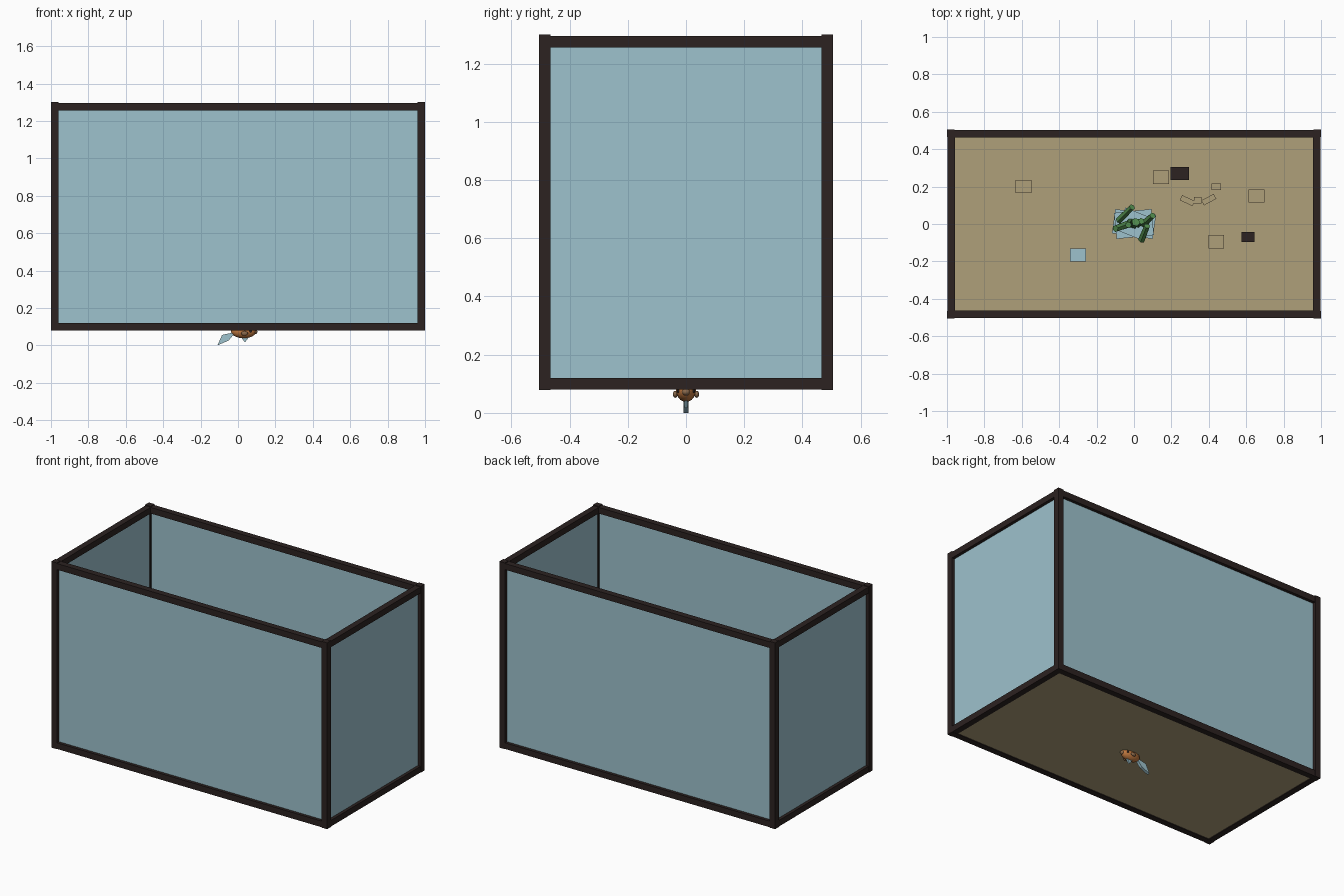
import bpy, bmesh, math
from mathutils import Vector, Matrix

cube = bpy.data.objects.get("Cube")
if cube:
    bpy.data.objects.remove(cube, do_unlink=True)


def material(name, rgb):
    m = bpy.data.materials.new(name)
    m.use_nodes = True
    m.diffuse_color = (*rgb, 1)
    m.node_tree.nodes["Principled BSDF"].inputs["Base Color"].default_value = (*rgb, 1)
    return m


DARK = material("dark_brown", (0.025, 0.016, 0.015))
GLASS = material("pale_blue", (0.34, 0.54, 0.61))
SAND = material("sand", (0.43, 0.35, 0.195))
GREEN = material("plant_green", (0.09, 0.28, 0.08))
ORANGE = material("fish_orange", (0.53, 0.19, 0.05))
BROWN = material("fish_brown", (0.25, 0.14, 0.07))


def finish(name, bm, mat):
    bmesh.ops.recalc_face_normals(bm, faces=bm.faces)
    me = bpy.data.meshes.new(name)
    bm.to_mesh(me)
    bm.free()
    me.materials.append(mat)
    ob = bpy.data.objects.new(name, me)
    bpy.context.collection.objects.link(ob)
    return ob


def box(name, centre, size, mat, turn=0):
    bm = bmesh.new()
    m = (Matrix.Translation(centre) @ Matrix.Rotation(math.radians(turn), 4, "Z")
         @ Matrix.Diagonal((*size, 1)))
    bmesh.ops.create_cube(bm, size=1, matrix=m)
    return finish(name, bm, mat)


def stem(name, a, b, radius):
    a, b = Vector(a), Vector(b)
    d = b - a
    bm = bmesh.new()
    m = Matrix.Translation((a + b) / 2) @ d.to_track_quat("Z", "Y").to_matrix().to_4x4()
    bmesh.ops.create_cone(bm, cap_ends=True, segments=6, radius1=radius,
                          radius2=radius * 0.85, depth=d.length, matrix=m)
    return finish(name, bm, GREEN)


def ball(name, centre, size, mat):
    bm = bmesh.new()
    m = Matrix.Translation(centre) @ Matrix.Diagonal((*size, 1))
    bmesh.ops.create_uvsphere(bm, u_segments=16, v_segments=10, radius=1, matrix=m)
    ob = finish(name, bm, mat)
    for p in ob.data.polygons:
        p.use_smooth = True
    return ob


def plate(name, outline, thick, mat):
    # Flat x-z outline given thickness along y
    bm = bmesh.new()
    f = bm.faces.new([bm.verts.new((x, -thick / 2, z)) for x, z in outline])
    new = bmesh.ops.extrude_face_region(bm, geom=[f])["geom"]
    bmesh.ops.translate(bm, vec=(0, thick, 0),
                        verts=[v for v in new if isinstance(v, bmesh.types.BMVert)])
    return finish(name, bm, mat)


# Tank frame
HX, HY, LOW, HIGH, W = 0.998, 0.503, 0.08, 1.295, 0.04
MID = (LOW + HIGH) / 2
for sx, xn in ((-1, "right"), (1, "left")):
    for sy, yn in ((-1, "front"), (1, "back")):
        box(f"{yn}_{xn}_post", (sx * (1 - W / 2), sy * (0.505 - W / 2), MID + 0.002),
            (W, W, HIGH - LOW + 0.006), DARK)
for z, zn in ((LOW + W / 2, "bottom"), (HIGH - W / 2, "top")):
    for s, xn, yn in ((-1, "right", "front"), (1, "left", "back")):
        box(f"{zn}_{yn}_rail", (0, s * (HY - W / 2), z), (2 * HX - W, W, W), DARK)
        box(f"{zn}_{xn}_rail", (s * (HX - W / 2), 0, z), (W, 2 * HY - W, W), DARK)

# Glass panes
for s, xn, yn in ((-1, "right", "front"), (1, "left", "back")):
    box(f"{yn}_glass", (0, s * (HY - 0.025), MID), (1.95, 0.01, 1.18), GLASS)
    box(f"{xn}_glass", (s * (HX - 0.025), 0, MID), (0.01, 0.96, 1.18), GLASS)

# Sand bed
TOP = 0.12
box("sand_bed", (0, 0, (TOP + 0.084) / 2), (1.95, 0.96, TOP - 0.084), SAND)

# Pebbles: x, y, width, depth, turn, material
pebbles = [
    (-0.59, 0.20, 0.085, 0.07, 0, SAND), (0.145, 0.25, 0.085, 0.07, 0, SAND),
    (0.655, 0.15, 0.085, 0.07, 0, SAND), (0.44, -0.095, 0.085, 0.07, 0, SAND),
    (0.44, 0.20, 0.05, 0.035, 0, SAND), (0.285, 0.125, 0.075, 0.03, -25, SAND),
    (0.34, 0.128, 0.04, 0.035, 0, SAND), (0.40, 0.13, 0.075, 0.03, 28, SAND),
    (0.245, 0.27, 0.10, 0.07, 0, DARK), (0.61, -0.07, 0.07, 0.055, 0, DARK),
    (-0.30, -0.165, 0.085, 0.07, 0, GLASS)]
for x, y, w, d, turn, mat in pebbles:
    box("pebble", (x, y, TOP + 0.012), (w, d, 0.03), mat, turn)

# Stacked slabs under the plant
for i, (w, d, turn) in enumerate(((0.22, 0.13, -8), (0.20, 0.14, 6), (0.15, 0.13, -22))):
    box("plant_slab", (0, 0, TOP + 0.012 + 0.025 * i), (w, d, 0.025), GLASS, turn)

# Plant stems
B = TOP + 0.07
stem("plant_trunk", (0, 0, B), (0.01, 0.01, B + 0.16), 0.026)
stem("plant_stem", (-0.02, 0.01, B), (-0.03, -0.005, B + 0.14), 0.02)
stem("plant_stem", (0.02, 0, B), (0.04, 0.015, B + 0.14), 0.02)
stem("plant_branch", (-0.03, 0, B + 0.04), (-0.10, -0.025, B + 0.13), 0.022)
stem("plant_branch", (-0.08, 0.02, B + 0.05), (-0.01, 0.09, B + 0.16), 0.02)
stem("plant_branch", (0.04, -0.085, B + 0.05), (0.07, -0.01, B + 0.13), 0.02)
stem("plant_branch", (0.05, 0, B + 0.04), (0.10, 0.045, B + 0.15), 0.02)

# Fish
FZ = 0.076
ball("fish_body", (0.03, 0, FZ), (0.068, 0.034, 0.038), ORANGE)
ball("fish_mouth", (0.09, 0, FZ - 0.004), (0.014, 0.014, 0.012), BROWN)
for s, side in ((1, "left"), (-1, "right")):
    ball(f"{side}_fish_eye", (0.068, s * 0.025, FZ), (0.008, 0.006, 0.008), DARK)
    ball(f"{side}_side_fin", (0.035, s * 0.037, FZ - 0.012), (0.018, 0.008, 0.012), BROWN)
for s, n in ((-1, "lower"), (1, "upper")):
    lobe = [(-0.02, 0.006), (-0.02, 0.014), (-0.05, 0.05), (-0.11, 0.076), (-0.085, 0.02)]
    plate(f"{n}_tail_fin", [(x, FZ + s * z) for x, z in lobe], 0.018, GLASS)
    plate(f"{n}_body_fin", [(x, FZ + s * z) for x, z in
                            ((0.015, 0.03), (0.06, 0.03), (0.037, 0.06))], 0.012, GLASS)
